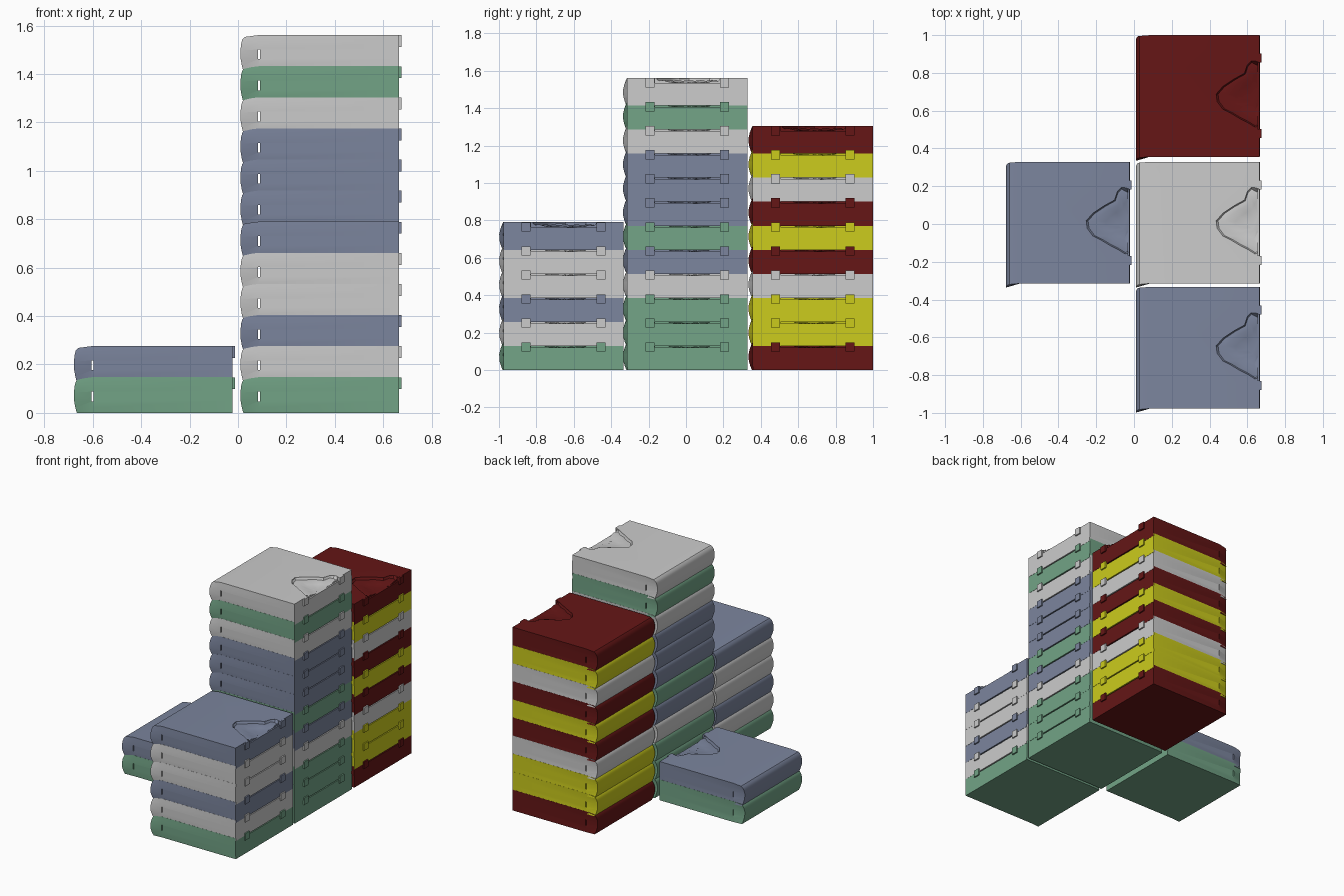
import bpy, bmesh, math
from mathutils import Vector, Matrix

if "Cube" in bpy.data.objects:
    bpy.data.objects.remove(bpy.data.objects["Cube"])

PITCH, HEIGHT = 0.1285, 0.1475
HALF = 0.322


def add_box(bm, lo, hi):
    lo, hi = Vector(lo), Vector(hi)
    size = hi - lo
    bmesh.ops.create_cube(bm, size=1, matrix=Matrix.Translation((lo + hi) / 2)
                          @ Matrix.Diagonal((*size, 1)))


def make_object(name, bm):
    bmesh.ops.recalc_face_normals(bm, faces=bm.faces)
    mesh = bpy.data.meshes.new(name)
    bm.to_mesh(mesh)
    bm.free()
    ob = bpy.data.objects.new(name, mesh)
    bpy.context.collection.objects.link(ob)
    return ob


# Folded cloth body: straight block whose left end is a rounded, skewed fold
def folded_body():
    bm = bmesh.new()
    fold = [(0, .022), (.15, .016), (.35, .011), (.6, .010),
            (.8, .013), (.93, .018), (1, .028)]
    front, back = [], []
    for t, x_end in fold:
        skew = 0.023 * (0.2 + 0.8 * math.sin(math.pi * t))
        z = HEIGHT * t
        yf, yb = -HALF - 0.001 * (t - 1), HALF + 0.001 * (t - 1)
        xr = 0.666 - 0.0015 * t
        pts = [(x_end, skew, 0.140 * t), (0.085, 0, z), (xr, 0, z)]
        front.append([bm.verts.new((x, yf - s, zz)) for x, s, zz in pts])
        back.append([bm.verts.new((x, yb - s, zz)) for x, s, zz in pts])
    for i in range(len(fold) - 1):
        for side in (front, back):
            for j in range(2):
                bm.faces.new((side[i][j], side[i][j + 1], side[i + 1][j + 1], side[i + 1][j]))
        for j in (0, 2):
            bm.faces.new((front[i][j], back[i][j], back[i + 1][j], front[i + 1][j]))
    for i in (0, -1):
        for j in range(2):
            bm.faces.new((front[i][j], front[i][j + 1], back[i][j + 1], back[i][j]))
    return make_object("folded_body", bm)


# Neck opening: ragged, stepped hollow in the top at the right edge
def neck_cutter():
    outline = [(.69, .185), (.62, .185), (.60, .165), (.585, .12), (.53, .09),
               (.47, .05), (.435, .01), (.44, -.03), (.47, -.07), (.51, -.09),
               (.56, -.12), (.60, -.14), (.64, -.165), (.69, -.175)]
    steps = [(1, .16), (1, .142), (.96, .131), (.8, .134), (.6, .125), (.35, .122)]
    bm = bmesh.new()
    rings = []
    for k, (s, z) in enumerate(steps):
        ring = []
        for i, (x, y) in enumerate(outline):
            inner = 0 < i < len(outline) - 1
            rough = 0.002 * (-1) ** i if k > 1 and inner else 0
            ys = y * (s if inner else 1 - 0.12 * k)
            ring.append(bm.verts.new((.69 - (.69 - x) * s, ys, z + rough)))
        rings.append(ring)
    n = len(outline)
    for a, b in zip(rings, rings[1:]):
        for i in range(n - 1):
            bm.faces.new((a[i], a[i + 1], b[i + 1], b[i]))
    bm.faces.new(rings[0])
    bm.faces.new(rings[-1])
    bm.faces.new([r[0] for r in rings] + [r[-1] for r in reversed(rings)])
    return make_object("neck_cutter", bm)


# Wide shallow notch under the opening and the narrow slot beside the fold
def slot_cutter(name, lo, hi):
    bm = bmesh.new()
    add_box(bm, lo, hi)
    return make_object(name, bm)


body = folded_body()
cutters = [neck_cutter(),
           slot_cutter("edge_cutter", (.655, -.174, .121), (.69, .176, .17)),
           slot_cutter("fold_slot_cutter", (.083, -.5, .048), (.090, .5, .088))]
for c in cutters:
    mod = body.modifiers.new(c.name, 'BOOLEAN')
    mod.operation, mod.solver, mod.object = 'DIFFERENCE', 'EXACT', c
graph = bpy.context.evaluated_depsgraph_get()
unit = bpy.data.meshes.new_from_object(body.evaluated_get(graph))
for ob in [body] + cutters:
    bpy.data.objects.remove(ob)

# Small raised tabs either side of the opening
bm = bmesh.new()
bm.from_mesh(unit)
for y in (-.2, .2):
    add_box(bm, (.650, y - .024, .098), (.675, y + .024, .1472))
bm.to_mesh(unit)
bm.free()
temp = bpy.data.objects.new("unit", unit)
bpy.context.collection.objects.link(temp)
bpy.context.view_layer.objects.active = temp
temp.select_set(True)
bpy.ops.object.shade_smooth_by_angle(angle=math.radians(32))
unit = temp.data
bpy.data.objects.remove(temp)

# One shared mesh per cloth colour
colours = {'W': ("grey", None),
           'B': ("blue", (.20, .235, .34, 1)),
           'G': ("green", (.17, .37, .24, 1)),
           'Y': ("yellow", (.6, .6, .012, 1)),
           'R': ("red", (.13, .008, .008, 1))}
meshes = {}
for key, (name, rgba) in colours.items():
    mesh = unit.copy()
    mesh.name = name + "_cloth"
    mesh.materials.clear()
    if rgba:
        mat = bpy.data.materials.new(name + "_cloth")
        mat.diffuse_color = rgba
        mat.use_nodes = True
        mat.node_tree.nodes["Principled BSDF"].inputs["Base Color"].default_value = mat.diffuse_color
        mesh.materials.append(mat)
    meshes[key] = mesh

# Four stacks, colours listed from the bottom up
stacks = [("front_stack", 0, -.655, "GWBWWB"),
          ("middle_stack", 0, .007, "GGGWBGBBBWGW"),
          ("back_stack", 0, .678, "RYYWRYRWYR"),
          ("left_stack", -.688, .007, "GB")]
for name, x, y, order in stacks:
    for i, key in enumerate(order):
        ob = bpy.data.objects.new(f"{name}_cloth_{i + 1}", meshes[key])
        ob.location = (x, y, PITCH * i)
        bpy.context.collection.objects.link(ob)
